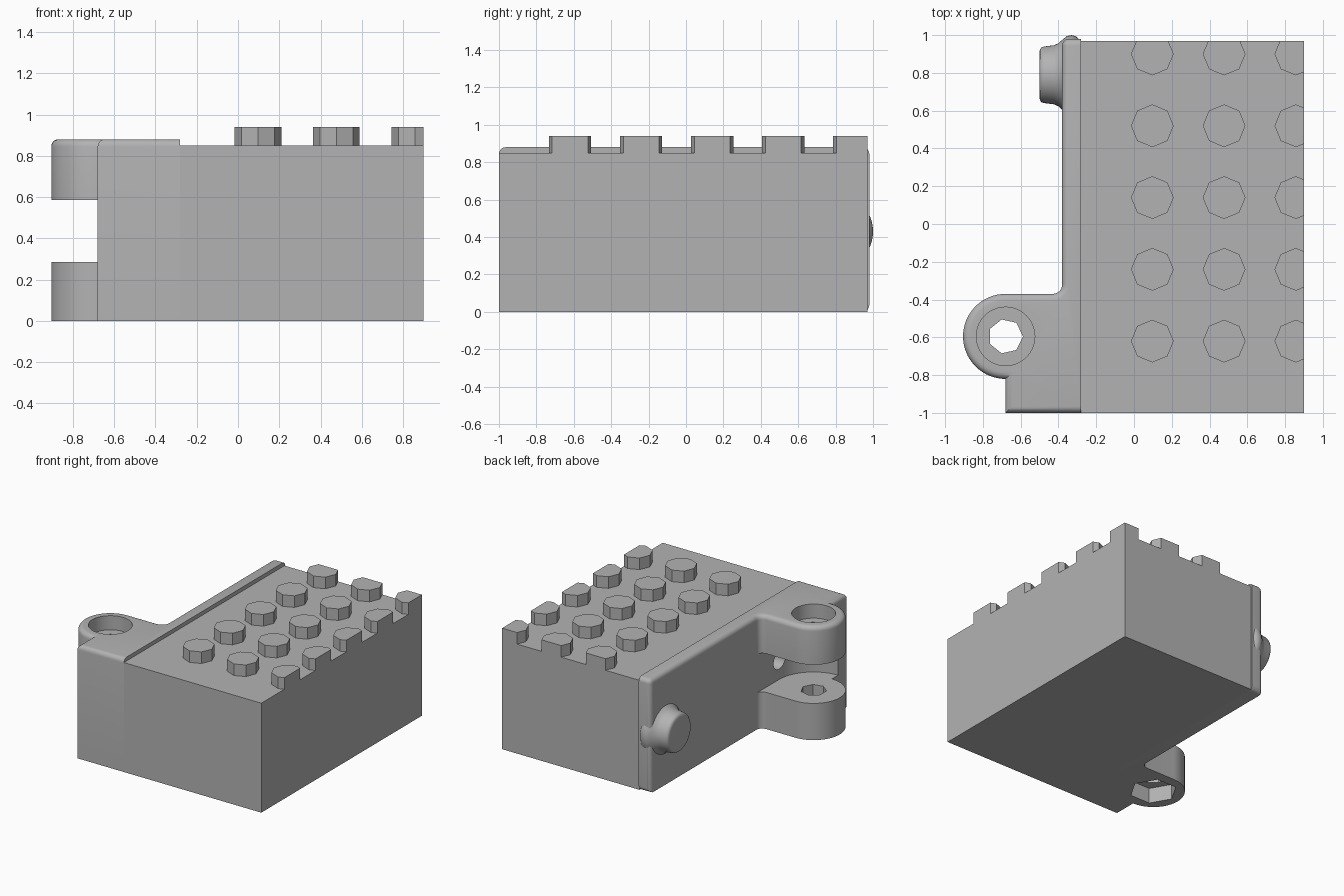
import bpy, bmesh, math
from mathutils import Vector, Matrix

if "Cube" in bpy.data.objects:
    bpy.data.objects.remove(bpy.data.objects["Cube"], do_unlink=True)

grey = bpy.data.materials.new("plain_grey")
grey.use_nodes = True
grey.diffuse_color = (0.45, 0.45, 0.45, 1)
grey.node_tree.nodes["Principled BSDF"].inputs["Base Color"].default_value = grey.diffuse_color

PIVOT = (-0.68, -0.595)
HEIGHT = 0.88


def finish(name, bm):
    bmesh.ops.recalc_face_normals(bm, faces=bm.faces)
    mesh = bpy.data.meshes.new(name)
    bm.to_mesh(mesh)
    bm.free()
    mesh.materials.append(grey)
    obj = bpy.data.objects.new(name, mesh)
    bpy.context.collection.objects.link(obj)
    return obj


def activate(obj):
    bpy.ops.object.select_all(action='DESELECT')
    obj.select_set(True)
    bpy.context.view_layer.objects.active = obj


def arc(centre, radius, start, end, steps):
    angles = [math.radians(start + (end - start) * i / steps) for i in range(steps + 1)]
    return [(centre[0] + radius * math.cos(a), centre[1] + radius * math.sin(a)) for a in angles]


def extrude(points, z0, z1):
    bm = bmesh.new()
    face = bm.faces.new([bm.verts.new((x, y, z0)) for x, y in points])
    new = bmesh.ops.extrude_face_region(bm, geom=[face])["geom"]
    bmesh.ops.translate(bm, vec=(0, 0, z1 - z0),
                        verts=[g for g in new if isinstance(g, bmesh.types.BMVert)])
    bmesh.ops.recalc_face_normals(bm, faces=bm.faces)
    return bm


def prism(radius, sides, z0, z1, centre=PIVOT):
    return extrude(arc(centre, radius, 0, 360, sides)[:-1], z0, z1)


def cut(obj, bm):
    cutter = finish("cutter", bm)
    cutter.hide_render = True
    mod = obj.modifiers.new("cut", 'BOOLEAN')
    mod.operation, mod.solver, mod.object = 'DIFFERENCE', 'EXACT', cutter
    activate(obj)
    bpy.ops.object.modifier_apply(modifier=mod.name)
    bpy.data.objects.remove(cutter, do_unlink=True)


def smooth(obj):
    activate(obj)
    bpy.ops.object.shade_smooth_by_angle(angle=math.radians(35))


# Main block
finish("main_block", extrude([(-0.28, -1), (0.9, -1), (0.9, 0.97), (-0.28, 0.97)], 0, 0.85))

# Octagonal studs, trimmed flush with the block sides
for col in range(3):
    for row in range(5):
        bm = prism(0.113, 8, 0.84, 0.94, (0.097 + 0.38 * col, -0.62 + 0.38 * row))
        for point, normal in (((0.9, 0, 0), (1, 0, 0)), ((0, 0.97, 0), (0, 1, 0))):
            bmesh.ops.bisect_plane(bm, geom=bm.verts[:] + bm.edges[:] + bm.faces[:],
                                   plane_co=point, plane_no=normal, clear_outer=True)
            bmesh.ops.holes_fill(bm, edges=[e for e in bm.edges if e.is_boundary])
        finish(f"stud_{col}_{row}", bm)

# Side plate and hinge lug share one outline
outline = [(-0.28, -1), (-0.68, -1)]
outline += arc(PIVOT, 0.225, 270, 90, 40)
outline += arc((-0.43, -0.32), 0.05, -90, 0, 8)
outline += [(-0.38, 0.98), (-0.28, 0.98)]
bm = extrude(outline, 0, HEIGHT)


def is_rounded(edge):
    a, b = (v.co for v in edge.verts)
    if min(a.x, b.x) > -0.281:
        return False
    top = min(a.z, b.z) > HEIGHT - 0.001
    end = min(a.y, b.y) > 0.979
    return top or end


bmesh.ops.bevel(bm, geom=[e for e in bm.edges if is_rounded(e)], offset=0.035,
                segments=5, profile=0.5, affect='EDGES')
plate = finish("side_plate_with_hinge", bm)

# Gap between the two hinge lugs
gap = arc(PIVOT, 0.299, -90, 0, 24) + [(-0.381, -0.25), (-1, -0.25), (-1, -0.894)]
cut(plate, extrude(gap, 0.285, 0.585))

# Bolt hole, round head recess and hexagonal nut recess
cut(plate, prism(0.092, 7, -0.1, 1))
cut(plate, prism(0.155, 40, 0.77, 1))
cut(plate, prism(0.17, 6, -0.1, 0.12))

# Small bore in the wall behind the gap
bm = prism(0.065, 24, -0.45, -0.3, (0, 0))
bmesh.ops.transform(bm, verts=bm.verts,
                    matrix=Matrix.Translation((0, PIVOT[1], 0.43)) @ Matrix.Rotation(math.pi / 2, 4, 'Y'))
cut(plate, bm)
smooth(plate)

# Round button with a flared base, turned about the x axis
profile = [(-0.285, 0), (-0.285, 0.18), (-0.305, 0.203), (-0.33, 0.21), (-0.355, 0.205),
           (-0.38, 0.185), (-0.4, 0.167), (-0.425, 0.156), (-0.475, 0.15),
           (-0.49, 0.145), (-0.498, 0.135), (-0.5, 0.12), (-0.5, 0)]
bm = bmesh.new()
verts = [bm.verts.new((x, 0.79 + r, 0.43)) for x, r in profile]
edges = [bm.edges.new(pair) for pair in zip(verts, verts[1:])]
bmesh.ops.spin(bm, geom=verts + edges, cent=(0, 0.79, 0.43), axis=(1, 0, 0),
               angle=2 * math.pi, steps=48)
bmesh.ops.remove_doubles(bm, verts=bm.verts, dist=0.0005)
smooth(finish("round_button", bm))
